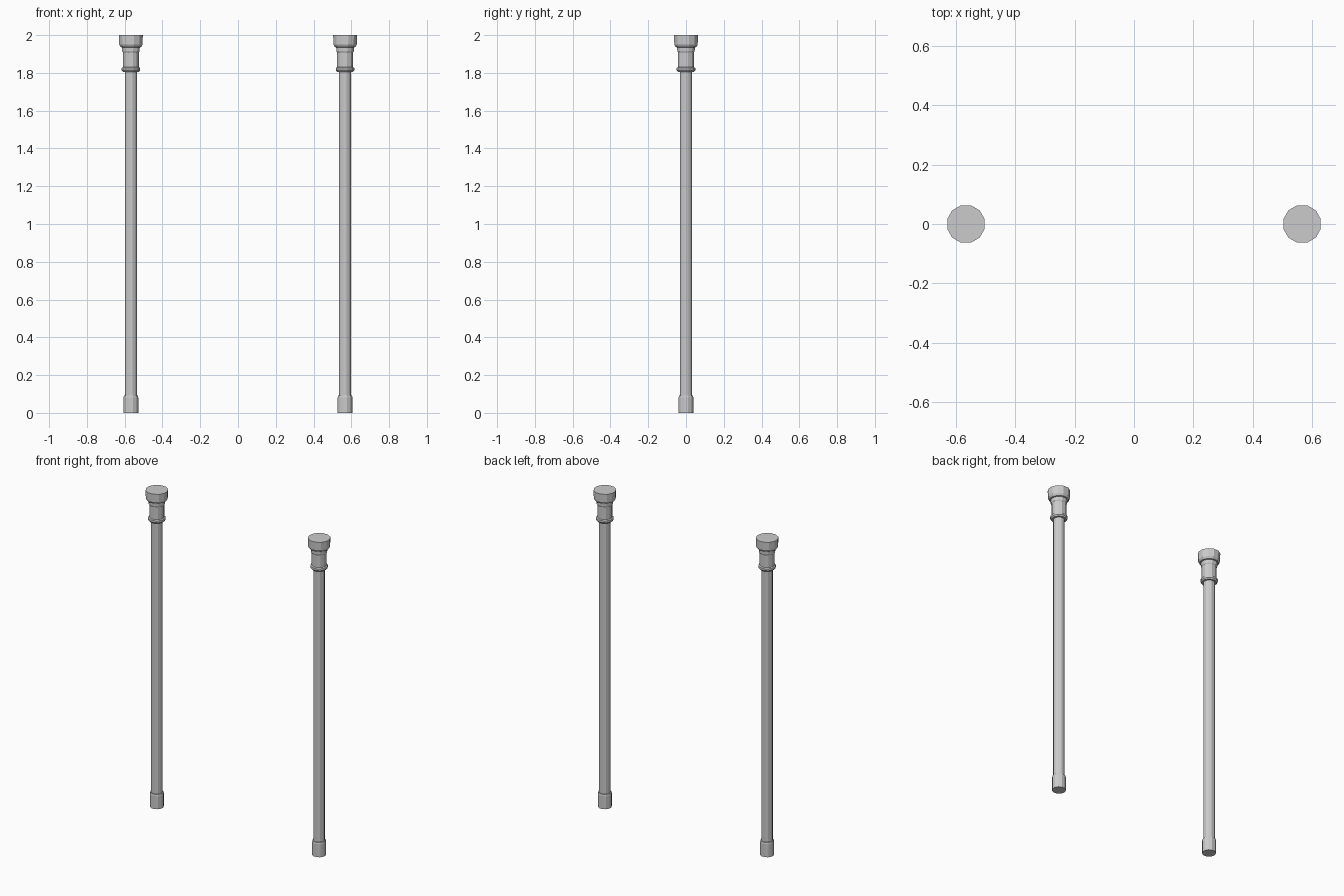
import bpy, bmesh, math

if "Cube" in bpy.data.objects:
    bpy.data.objects.remove(bpy.data.objects["Cube"])

SIDES = 12


def lathe(name, x, profile):
    """Closed faceted turned part from (radius across flats, z) points."""
    bm = bmesh.new()
    rings = []
    for r, z in profile:
        R = r / math.cos(math.pi / SIDES)
        ring = []
        for i in range(SIDES):
            a = 2 * math.pi * (i + 0.5) / SIDES
            ring.append(bm.verts.new((R * math.cos(a), R * math.sin(a), z)))
        rings.append(ring)
    for lo, hi in zip(rings, rings[1:]):
        for i in range(SIDES):
            j = (i + 1) % SIDES
            bm.faces.new((lo[i], lo[j], hi[j], hi[i]))
    bm.faces.new(rings[0][::-1])
    bm.faces.new(rings[-1])
    me = bpy.data.meshes.new(name)
    bm.to_mesh(me)
    bm.free()
    ob = bpy.data.objects.new(name, me)
    ob.location.x = x
    bpy.context.collection.objects.link(ob)


# one turned post: foot, shaft, collar ring, neck, flared cap
POST = [
    (0.039, 0.0), (0.039, 0.082), (0.037, 0.092), (0.032, 0.092),
    (0.032, 1.806), (0.043, 1.806), (0.049, 1.814), (0.049, 1.826),
    (0.042, 1.830), (0.042, 1.908), (0.046, 1.914), (0.047, 1.935),
    (0.055, 1.937), (0.062, 1.950), (0.063, 2.0),
]

for side, x in (("left", -0.567), ("right", 0.567)):
    lathe(side + "_post", x, POST)
